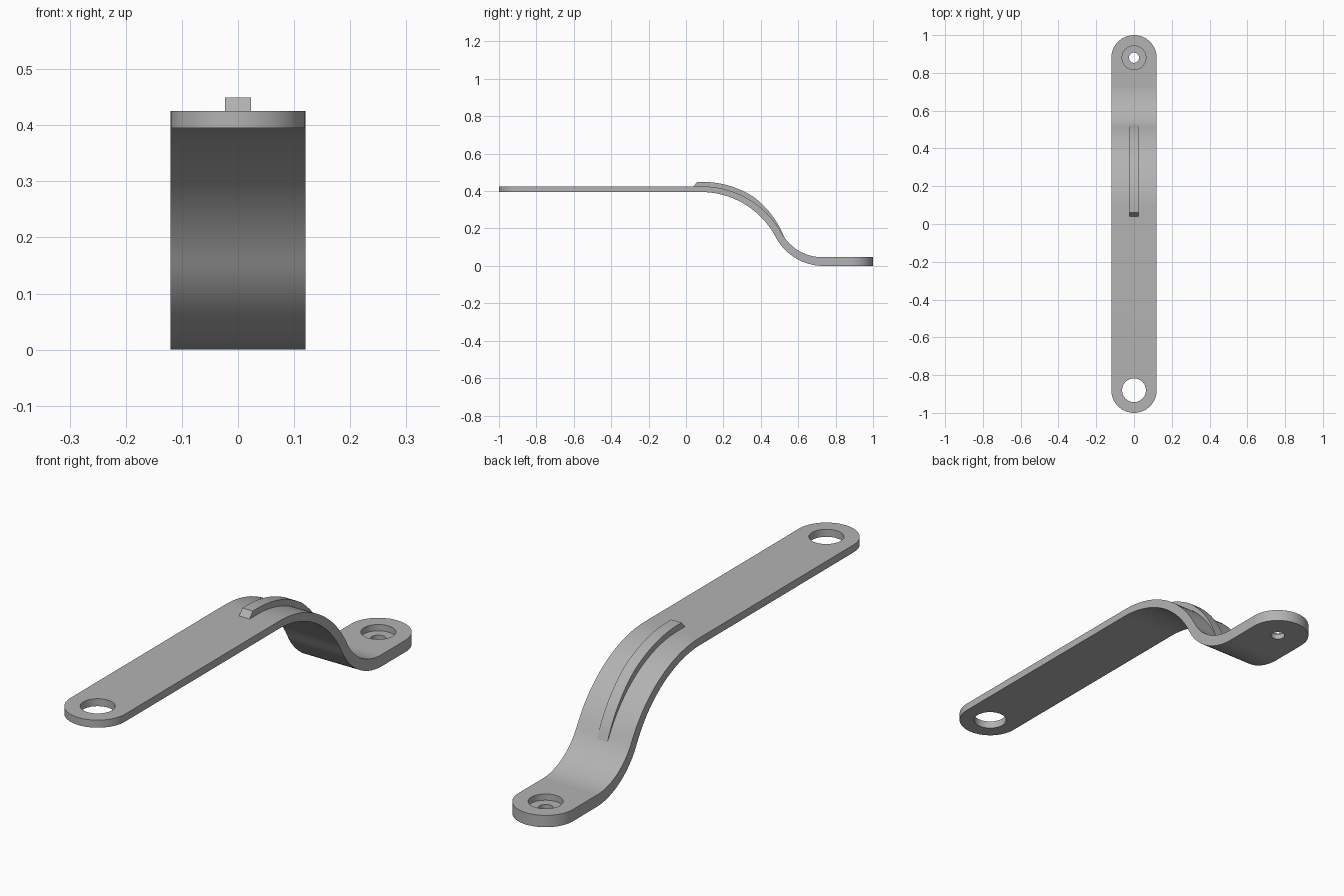
import bpy
import bmesh
from math import sin, cos, atan2, pi
from mathutils import Vector

if "Cube" in bpy.data.objects:
    bpy.data.objects.remove(bpy.data.objects["Cube"], do_unlink=True)

HALF_WIDTH = 0.12
HOLE_Y = 0.88
ARM_Z, ARM_T, FOOT_T = 0.395, 0.03, 0.047
BEND_START, BEND_END = 0.08, 0.735

grey = bpy.data.materials.new("plain grey")
grey.use_nodes = True
grey.diffuse_color = (0.45, 0.45, 0.45, 1)
grey.node_tree.nodes["Principled BSDF"].inputs["Base Color"].default_value = (0.45, 0.45, 0.45, 1)


def prism(name, outline, axis, lo, hi):
    """Extrude a 2D outline along x (outline is y,z) or z (outline is x,y)."""
    bm = bmesh.new()
    place = (lambda a, b: (lo, a, b)) if axis == "x" else (lambda a, b: (a, b, lo))
    face = bm.faces.new([bm.verts.new(place(a, b)) for a, b in outline])
    out = bmesh.ops.extrude_face_region(bm, geom=[face])
    shift = Vector((hi - lo, 0, 0) if axis == "x" else (0, 0, hi - lo))
    moved = [v for v in out["geom"] if isinstance(v, bmesh.types.BMVert)]
    bmesh.ops.translate(bm, verts=moved, vec=shift)
    bmesh.ops.recalc_face_normals(bm, faces=bm.faces)
    mesh = bpy.data.meshes.new(name)
    bm.to_mesh(mesh)
    bm.free()
    mesh.materials.append(grey)
    obj = bpy.data.objects.new(name, mesh)
    bpy.context.collection.objects.link(obj)
    return obj


def arc(radius, y, start, end, steps=32):
    angles = [start + (end - start) * i / steps for i in range(steps + 1)]
    return [(radius * cos(a), y + radius * sin(a)) for a in angles]


def boolean(obj, cutter, operation):
    """Apply a boolean and discard its cutter."""
    cutter.hide_render = True
    mod = obj.modifiers.new(operation, "BOOLEAN")
    mod.operation, mod.object, mod.solver = operation, cutter, "EXACT"
    bpy.context.view_layer.objects.active = obj
    bpy.ops.object.modifier_apply(modifier=mod.name)
    bpy.data.objects.remove(cutter, do_unlink=True)


# S-bend underside: two tangent arcs, each sample with its surface normal
run = BEND_END - BEND_START
theta = 2 * atan2(ARM_Z, run)
radius_sum = run / sin(theta)
upper_r = 0.61 * radius_sum
lower_r = radius_sum - upper_r
STEPS = 24
bend = []
for i in range(2 * STEPS + 1):
    if i <= STEPS:
        a = theta * i / STEPS
        y, z = BEND_START + upper_r * sin(a), ARM_Z - upper_r * (1 - cos(a))
    else:
        a = theta * (2 * STEPS - i) / STEPS
        y, z = BEND_END - lower_r * sin(a), lower_r * (1 - cos(a))
    bend.append((Vector((y, z)), Vector((sin(a), cos(a)))))
top = [p + n * (ARM_T + (FOOT_T - ARM_T) * i / (2 * STEPS)) for i, (p, n) in enumerate(bend)]

# Strip: side profile trimmed by a round-ended plan
under = [(-1.1, ARM_Z)] + [tuple(p) for p, n in bend] + [(1.1, 0)]
over = [(1.1, FOOT_T)] + [tuple(p) for p in reversed(top)] + [(-1.1, ARM_Z + ARM_T)]
strip = prism("bent_strip", under + over, "x", -0.3, 0.3)
plan = arc(HALF_WIDTH, HOLE_Y, 0, pi) + arc(HALF_WIDTH, -HOLE_Y, pi, 2 * pi)
boolean(strip, prism("plan_cutter", plan, "z", -0.2, 0.8), "INTERSECT")

# Large through hole, then a counterbored screw hole in the foot
for y, radius, lo, hi in ((-HOLE_Y, 0.063, 0.3, 0.5),
                          (HOLE_Y, 0.063, 0.022, 0.2),
                          (HOLE_Y, 0.027, -0.1, 0.1)):
    circle = arc(radius, y, 0, 2 * pi, 48)[:-1]
    boolean(strip, prism("hole_cutter", circle, "z", lo, hi), "DIFFERENCE")

# Stiffening rib: follows the bend and fades into the slope
last = STEPS + 2
crest, root = [], []
for i in range(last + 1):
    fade = min(1, (last - i) / (0.5 * last))
    crest.append(tuple(top[i] + bend[i][1] * 0.024 * fade))
    root.append(tuple(top[i] - bend[i][1] * 0.008))
nose = [(0.04, ARM_Z + ARM_T - 0.008), (0.04, ARM_Z + ARM_T), (0.06, 0.449)]
rib = prism("stiffening_rib", nose + crest + root[::-1], "x", -0.023, 0.023)

for obj in (strip, rib):
    bpy.ops.object.select_all(action="DESELECT")
    obj.select_set(True)
    bpy.context.view_layer.objects.active = obj
    bpy.ops.object.shade_smooth_by_angle(angle=pi / 6)
